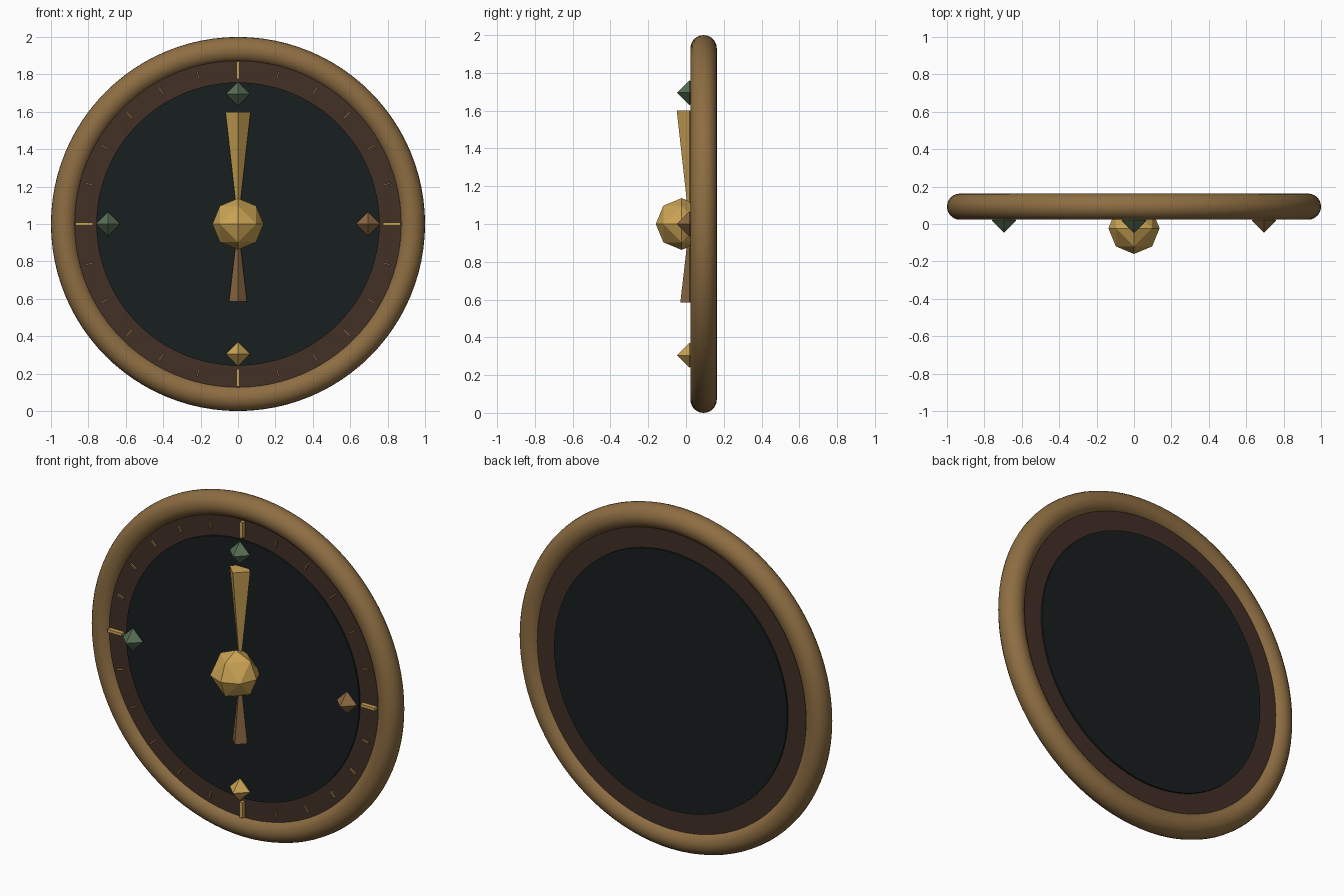
import bpy, bmesh
from math import pi, sin, cos
from mathutils import Matrix, Vector

if "Cube" in bpy.data.objects:
    bpy.data.objects.remove(bpy.data.objects["Cube"])

CY, CZ = 0.093, 1.0          # ring centre depth and height
FY = 0.018                   # depth of needle and gems


def mat(name, c):
    m = bpy.data.materials.new(name)
    m.diffuse_color = (*c, 1)
    m.use_nodes = True
    m.node_tree.nodes["Principled BSDF"].inputs["Base Color"].default_value = m.diffuse_color
    return m


RING = mat("bronze", (0.27, 0.155, 0.055))
RIM = mat("dark_wood", (0.055, 0.029, 0.019))
FACE = mat("dark_face", (0.009, 0.013, 0.014))
GOLD = mat("gold", (0.60, 0.37, 0.09))
GREEN = mat("green", (0.10, 0.16, 0.09))
COPPER = mat("copper", (0.26, 0.14, 0.055))


def finish(bm, name, material, loc):
    bmesh.ops.recalc_face_normals(bm, faces=bm.faces)
    me = bpy.data.meshes.new(name)
    bm.to_mesh(me)
    bm.free()
    ob = bpy.data.objects.new(name, me)
    ob.location = loc
    me.materials.append(material)
    bpy.context.collection.objects.link(ob)
    return ob


def smooth(ob):
    bpy.ops.object.select_all(action='DESELECT')
    ob.select_set(True)
    bpy.context.view_layer.objects.active = ob
    bpy.ops.object.shade_smooth_by_angle(angle=pi / 6)


def lathe(name, profile, material, closed, steps=96):
    """Spin (radius, depth) points about the y axis."""
    bm = bmesh.new()
    vs = [bm.verts.new((r, y, 0)) for r, y in profile]
    es = [bm.edges.new(p) for p in zip(vs, vs[1:])]
    if closed:
        es.append(bm.edges.new((vs[-1], vs[0])))
    bmesh.ops.spin(bm, geom=vs + es, cent=(0, 0, 0), axis=(0, 1, 0),
                   angle=2 * pi, steps=steps)
    bmesh.ops.remove_doubles(bm, verts=bm.verts, dist=1e-5)
    ob = finish(bm, name, material, (0, CY, CZ))
    smooth(ob)


def octahedron(name, r, material, loc, split=False):
    bm = bmesh.new()
    px, nx, py, ny, pz, nz = [bm.verts.new(v) for v in (
        (1, 0, 0), (-1, 0, 0), (0, 1, 0), (0, -1, 0), (0, 0, 1), (0, 0, -1))]
    for a in (px, nx):
        for b in (py, ny):
            for c in (pz, nz):
                bm.faces.new((a, b, c))
    if split:
        bmesh.ops.subdivide_edges(bm, edges=bm.edges[:], cuts=1, use_grid_fill=True)
    for v in bm.verts:
        v.co = v.co.normalized() * r
    finish(bm, name, material, loc)


def spike(name, r, z_base, material):
    """Four-sided cone with its point at the hub and its base at z_base."""
    bm = bmesh.new()
    base = [bm.verts.new((r * cos(i * pi / 2), r * sin(i * pi / 2), z_base - CZ))
            for i in range(4)]
    tip = bm.verts.new((0, 0, 0))
    bm.faces.new(base)
    for i in range(4):
        bm.faces.new((base[i], base[(i + 1) % 4], tip))
    finish(bm, name, material, (0, FY, CZ))


def tick(name, angle, r0, r1, width, front, material):
    bm = bmesh.new()
    back = 0.07
    m = (Matrix.Rotation(angle, 4, 'Y')
         @ Matrix.Translation((0, (front + back) / 2, (r0 + r1) / 2))
         @ Matrix.Diagonal((width, back - front, r1 - r0, 1)))
    bmesh.ops.create_cube(bm, size=1, matrix=m)
    finish(bm, name, material, (0, 0, CZ))


# Outer ring, inner rim and dial face
lathe("outer_ring", [(0.93 + 0.07 * cos(i * pi / 12), 0.07 * sin(i * pi / 12))
                     for i in range(24)], RING, True)
lathe("inner_rim", [(0.74, -0.04), (0.92, -0.04), (0.92, 0.04), (0.74, 0.04)], RIM, True)
lathe("dial_face", [(0, -0.05), (0.757, -0.05), (0.757, 0.05), (0, 0.05)], FACE, False)

# Tick marks: long ones at the quarters, short ones every 15 degrees
for i in range(24):
    a = i * pi / 12
    if i % 6 == 0:
        tick("long_tick", a, 0.775, 0.868, 0.017, 0.028, GOLD)
    else:
        tick("short_tick", a, 0.80, 0.845, 0.009, 0.04, COPPER)

# Gems at the quarters
for x, z, m in ((0, 1, GREEN), (-1, 0, GREEN), (1, 0, COPPER), (0, -1, GOLD)):
    octahedron("gem", 0.066, m, (0.695 * x, FY, CZ + 0.695 * z))

# Needle and hub
spike("needle_head", 0.067, 1.6, GOLD)
spike("needle_tail", 0.048, 0.585, COPPER)
octahedron("hub", 0.137, GOLD, (0, -0.023, CZ), split=True)
